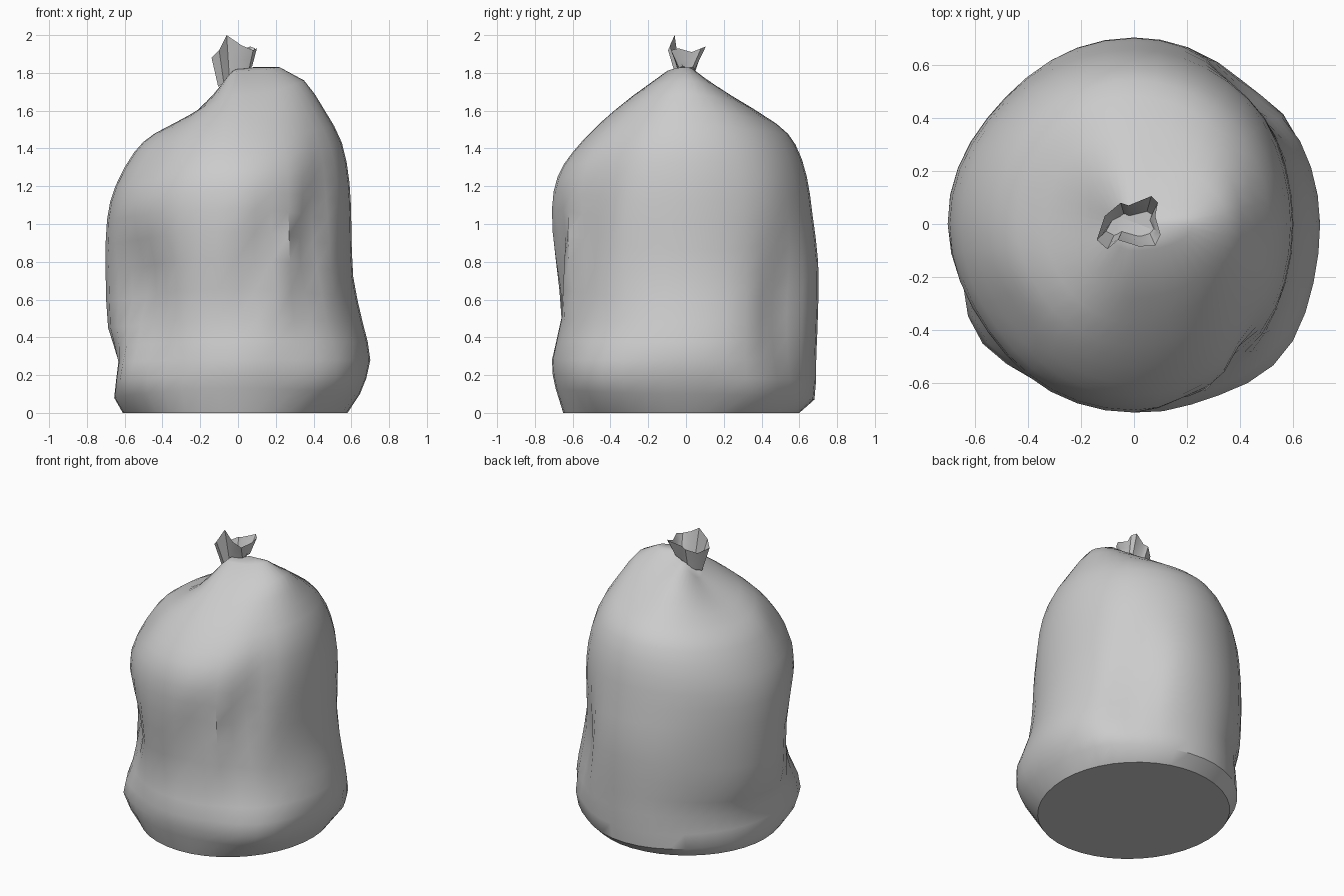
import bpy, bmesh
from math import sin, cos, radians, exp, pi

if "Cube" in bpy.data.objects:
    bpy.data.objects.remove(bpy.data.objects["Cube"])

SIDES = 40

# Bag levels: (reach, height) toward left, right, front, back
LEVELS = [
    ((.61, 0), (.58, 0), (.65, 0), (.60, 0)),
    ((.655, .08), (.645, .10), (.69, .13), (.68, .07)),
    ((.63, .27), (.70, .28), (.71, .28), (.69, .30)),
    ((.69, .45), (.66, .48), (.67, .50), (.70, .55)),
    ((.705, .75), (.61, .72), (.70, .82), (.70, .80)),
    ((.695, 1.02), (.60, 1.0), (.71, 1.08), (.67, 1.05)),
    ((.65, 1.2), (.59, 1.22), (.68, 1.25), (.64, 1.25)),
    ((.55, 1.38), (.55, 1.43), (.60, 1.38), (.58, 1.42)),
    ((.44, 1.48), (.46, 1.60), (.46, 1.53), (.48, 1.53)),
    ((.23, 1.59), (.35, 1.76), (.28, 1.68), (.24, 1.68)),
    ((.11, 1.69), (.22, 1.83), (.10, 1.81), (.08, 1.78)),
    ((.085, 1.72), (.08, 1.83), (.05, 1.82), (.04, 1.79)),
]

# Folds and bulges: angle, height, angular width, vertical spread, depth, slant
FOLDS = [
    (-78, .85, 9, .28, -.05, 28),    # slanted front creases
    (-50, .95, 10, .38, -.06, 25),
    (-65, .75, 7, .35, .02, 28),
    (-42, .18, 20, .20, .055, 0),    # bulge low at front right
    (-148, .22, 18, .13, .075, 0),   # bulge low at front left, waist above
    (-142, .68, 20, .26, -.11, 0),
    (-145, 1.35, 16, .15, -.025, 0),
    (47, .55, 12, .35, -.06, 0),     # crease at back right
    (36, .12, 14, .12, .03, 0),
    (40, 1.1, 16, .30, .015, 0),
    (138, .60, 24, .60, -.025, 0),   # flatter back left
]


def fold_offset(deg, z):
    total = 0
    for a, fz, wa, wz, depth, slant in FOLDS:
        d = (deg - a - slant * (z - fz) + 180) % 360 - 180
        total += depth * exp(-(d / wa) ** 2 - ((z - fz) / wz) ** 2)
    return total


def bag_point(level, i):
    t = 2 * pi * i / SIDES
    left, right, front, back = level
    sx = right if cos(t) >= 0 else left
    sy = back if sin(t) >= 0 else front
    w = cos(t) ** 2
    z = sx[1] * w + sy[1] * (1 - w)
    f = fold_offset(360 * i / SIDES, z) if z > 0 else 0
    return ((sx[0] + f) * cos(t), (sy[0] + f) * sin(t), z)


def with_midlevels(levels):
    """Insert a rounded level halfway between neighbours."""
    out = [levels[0]]
    for k in range(len(levels) - 1):
        a, b = levels[k], levels[k + 1]
        p, n = levels[max(k - 1, 0)], levels[min(k + 2, len(levels) - 1)]
        mid = tuple(tuple((9 * (a[s][c] + b[s][c]) - p[s][c] - n[s][c]) / 16
                          for c in (0, 1)) for s in range(4))
        out += [mid, b] if 0 < k < 9 else [b]
    return out


def loft(name, rings, cap_start=False, cap_end=False):
    bm = bmesh.new()
    vr = [[bm.verts.new(p) for p in ring] for ring in rings]
    n = len(vr[0])
    for a, b in zip(vr, vr[1:]):
        for i in range(n):
            j = (i + 1) % n
            bm.faces.new((a[i], a[j], b[j], b[i]))
    if cap_start:
        bm.faces.new(vr[0][::-1])
    if cap_end:
        bm.faces.new(vr[-1])
    me = bpy.data.meshes.new(name)
    bm.to_mesh(me)
    bm.free()
    ob = bpy.data.objects.new(name, me)
    bpy.context.collection.objects.link(ob)
    bpy.context.view_layer.objects.active = ob
    ob.select_set(True)
    bpy.ops.object.shade_smooth_by_angle(angle=radians(40))
    ob.select_set(False)
    return ob


# Sagging bag body
loft("bag_body", [[bag_point(l, i) for i in range(SIDES)]
                  for l in with_midlevels(LEVELS)],
     cap_start=True, cap_end=True)

# Gathered open neck with a ragged rim, counterclockwise from the right
RIM = [(.08, .03, 1.91), (.09, .08, 1.93), (.065, .105, 1.94),
       (-.02, .07, 1.91), (-.05, .08, 1.90), (-.11, .03, 1.87),
       (-.14, -.06, 1.88), (-.10, -.095, 1.92), (-.06, -.06, 2.0),
       (.02, -.085, 1.945), (.08, -.08, 1.92), (.10, -.04, 1.93)]


def neck_ring(f):
    ring = []
    for x, y, z in RIM:
        bx, by = x * .75, y * .45
        bz = 1.79 + .6 * bx
        ring.append((bx + (x - bx) * f, by + (y - by) * f, bz + (z - bz) * f))
    return ring


loft("tied_neck", [neck_ring(f) for f in (0, .5, 1)], cap_start=True)
